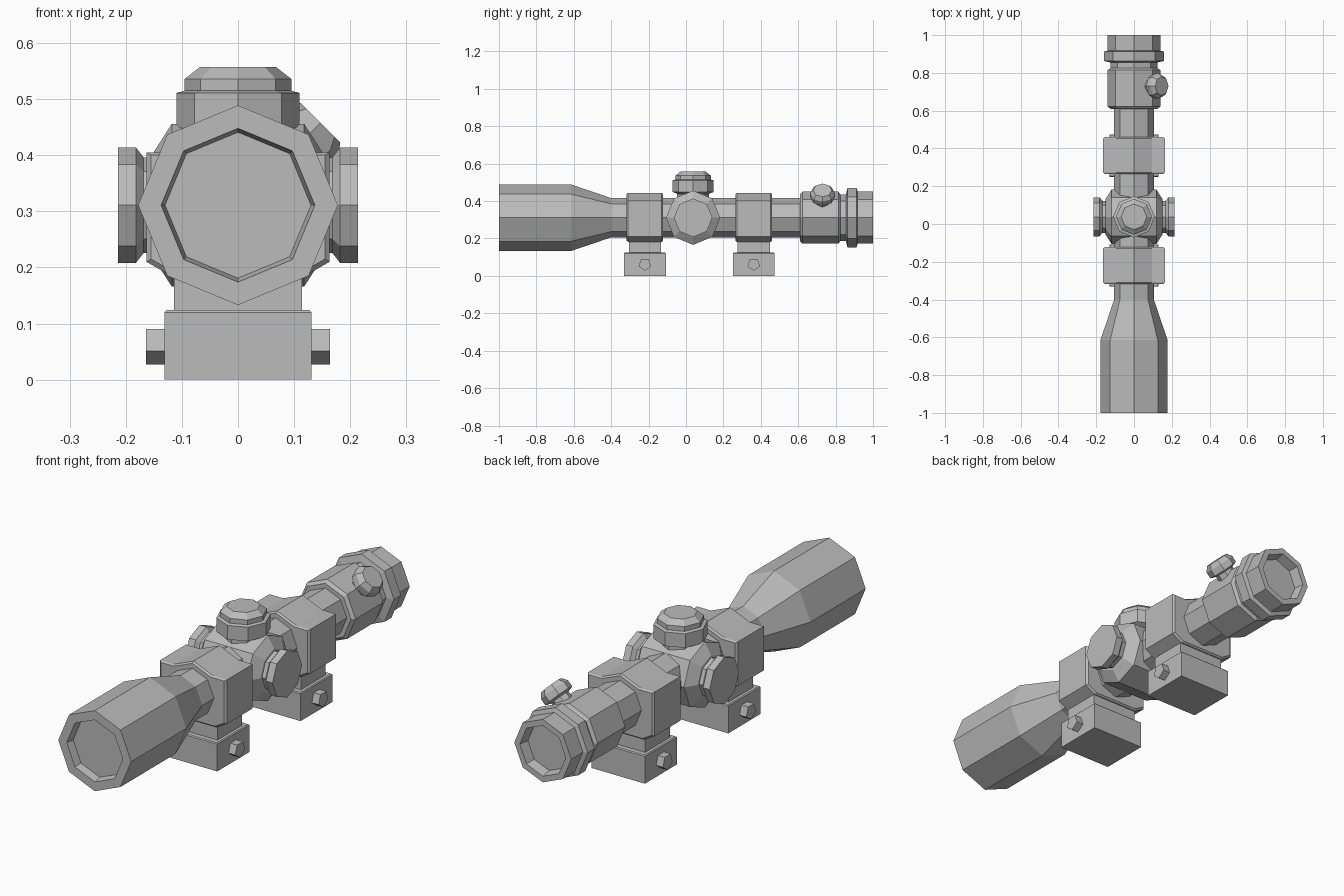
import bpy, bmesh, math
from mathutils import Vector

if "Cube" in bpy.data.objects:
    bpy.data.objects.remove(bpy.data.objects["Cube"], do_unlink=True)

grey = bpy.data.materials.new("plain grey")
grey.use_nodes = True
grey.diffuse_color = (0.5, 0.5, 0.5, 1)
grey.node_tree.nodes["Principled BSDF"].inputs["Base Color"].default_value = (0.5, 0.5, 0.5, 1)

AXIS_Z = 0.311     # height of the optical axis
TURRET_Y = 0.038
X, Y, Z = Vector((1, 0, 0)), Vector((0, 1, 0)), Vector((0, 0, 1))


def loft(name, loops):
    """Skin a list of equal-length loops and cap both ends."""
    bm = bmesh.new()
    rows = [[bm.verts.new(p) for p in loop] for loop in loops]
    n = len(rows[0])
    for a, b in zip(rows, rows[1:]):
        for i in range(n):
            j = (i + 1) % n
            bm.faces.new((a[i], a[j], b[j], b[i]))
    bm.faces.new(rows[0])
    bm.faces.new(rows[-1])
    bmesh.ops.recalc_face_normals(bm, faces=bm.faces)
    mesh = bpy.data.meshes.new(name)
    bm.to_mesh(mesh)
    bm.free()
    mesh.materials.append(grey)
    obj = bpy.data.objects.new(name, mesh)
    bpy.context.collection.objects.link(obj)
    return obj


def turned(name, profile, origin, axis, side, sides=8, start=0.0):
    """Faceted turned part; profile holds (distance along axis, radius)."""
    axis = axis.normalized()
    other = axis.cross(side)
    angles = [start + math.tau * i / sides for i in range(sides)]
    return loft(name, [[Vector(origin) + axis * t + r * (side * math.cos(a) + other * math.sin(a))
                        for a in angles] for t, r in profile])


def block(name, half_x, half_y, y, z0, z1, chamfer=0.0):
    """Box with an optional chamfered top edge."""
    def loop(z, c):
        return [(sx * (half_x - c), y + sy * (half_y - c), z)
                for sx, sy in ((-1, -1), (1, -1), (1, 1), (-1, 1))]
    levels = [(z0, 0), (z1, 0)]
    if chamfer:
        levels = [(z0, 0), (z1 - chamfer, 0), (z1, chamfer)]
    return loft(name, [loop(z, c) for z, c in levels])


# Main tube with flared front bell and recessed front lens
centre = (0, 0, AXIS_Z)
turned("front_bell_and_tube",
       [(-0.965, 0.13), (-1, 0.137), (-1, 0.178), (-0.615, 0.178),
        (-0.4, 0.105), (0.65, 0.105)], centre, Y, X)

# Eyepiece with neck, grip ring and recessed rear lens
turned("eyepiece",
       [(0.61, 0.125), (0.622, 0.139), (0.815, 0.139), (0.825, 0.125), (0.855, 0.125),
        (0.863, 0.158), (0.912, 0.158), (0.918, 0.139), (1, 0.139),
        (1, 0.112), (0.955, 0.104)], centre, Y, X)

# Angled eyepiece knob
turned("eyepiece_knob",
       [(0.1, 0.042), (0.148, 0.042), (0.156, 0.066), (0.186, 0.066), (0.208, 0.05)],
       (0, 0.73, AXIS_Z), X + Z, Y)

# Turret hub across the tube
hub = (0, TURRET_Y, AXIS_Z)
turned("turret_hub",
       [(-0.15, 0.095), (-0.118, 0.145), (0.118, 0.145), (0.15, 0.095)], hub, X, Y)

# Side turrets
for name, direction in (("left_turret", X), ("right_turret", -X)):
    turned(name, [(0.13, 0.085), (0.168, 0.085), (0.182, 0.103), (0.214, 0.103)],
           hub, direction, Y)

# Top turret with stepped cap
turned("top_turret",
       [(0.08, 0.085), (0.128, 0.085), (0.138, 0.11), (0.2, 0.11), (0.204, 0.095),
        (0.225, 0.095), (0.246, 0.068)], hub, Z, X)

# Two mounts: clamp ring, neck, foot and side screws
half = [(0.095, 0.405), (0.163, 0.405), (0.163, 0.21), (0.114, 0.182)]
section = [(0, 0.444)] + half + [(-x, z) for x, z in reversed(half)]
for label, y in (("front", -0.22), ("rear", 0.362)):
    ends = [(-0.098, 0.95), (-0.09, 1), (0.09, 1), (0.098, 0.95)]
    loft(label + "_clamp_ring",
         [[(x * s, y + t, AXIS_Z + (z - AXIS_Z) * s) for x, z in section] for t, s in ends])
    block(label + "_mount_neck", 0.114, 0.086, y, 0.11, 0.2)
    block(label + "_mount_foot", 0.131, 0.112, y, 0, 0.124, 0.004)
    for side, direction in (("left", X), ("right", -X)):
        turned(label + "_" + side + "_screw", [(0.12, 0.035), (0.164, 0.035)],
               (0, y, 0.062), direction, -Z, sides=5)
